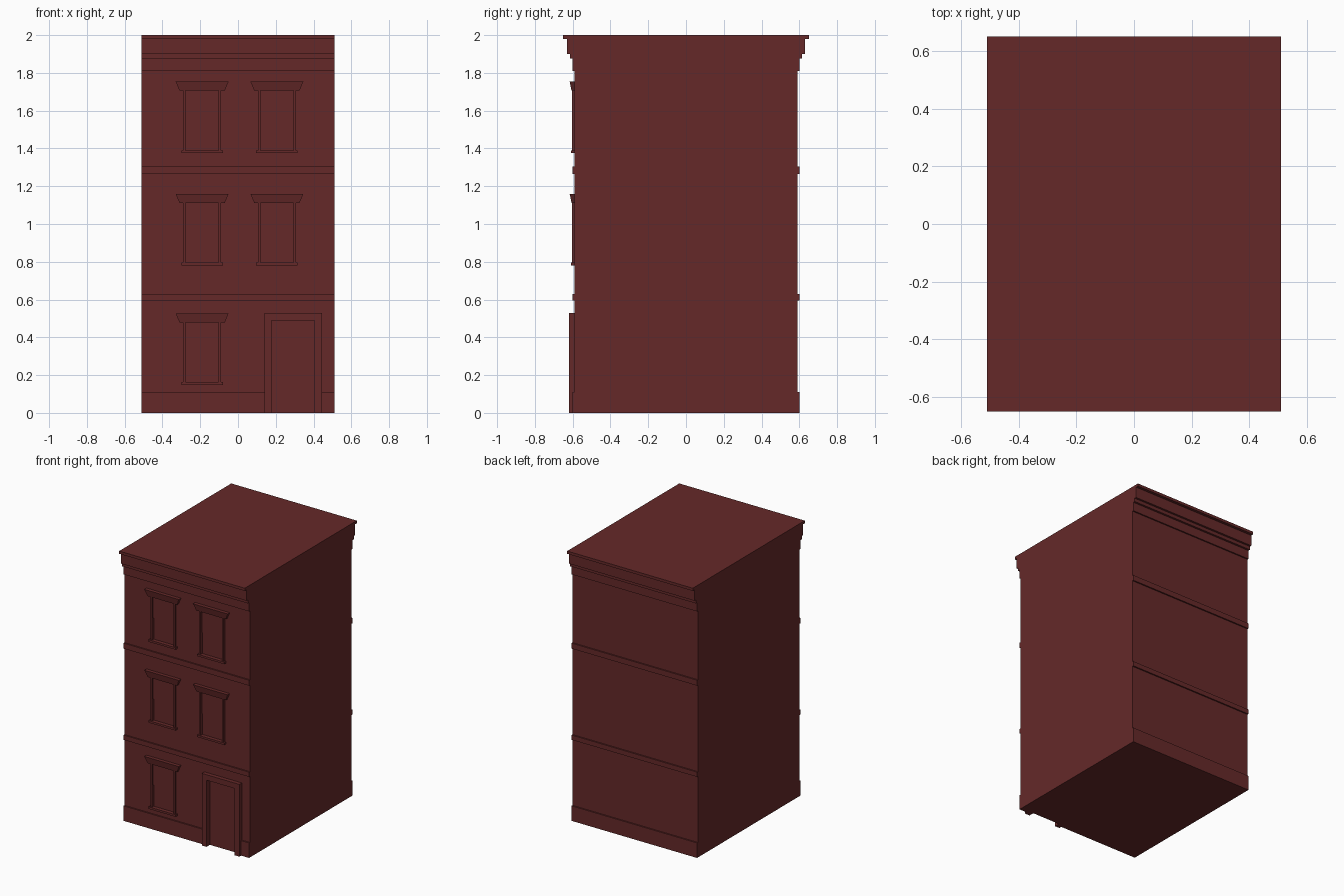
import bpy, bmesh

if "Cube" in bpy.data.objects:
    bpy.data.objects.remove(bpy.data.objects["Cube"])

mat = bpy.data.materials.new("brownstone")
mat.diffuse_color = (0.13, 0.022, 0.022, 1)
mat.use_nodes = True
mat.node_tree.nodes["Principled BSDF"].inputs["Base Color"].default_value = mat.diffuse_color


def finish(name, bm):
    bmesh.ops.recalc_face_normals(bm, faces=bm.faces)
    me = bpy.data.meshes.new(name)
    bm.to_mesh(me)
    bm.free()
    me.materials.append(mat)
    ob = bpy.data.objects.new(name, me)
    bpy.context.collection.objects.link(ob)
    return ob


def add_box(bm, x0, x1, y0, y1, z0, z1, flare=0.0, lean=0.0):
    """Box; flare widens the top in x, lean pushes the top front edge out."""
    for v in bmesh.ops.create_cube(bm, size=1)["verts"]:
        sx, sy, sz = (c > 0 for c in v.co)
        v.co = (x1 if sx else x0, y1 if sy else y0, z1 if sz else z0)
        if sz:
            v.co.x += flare if sx else -flare
            if not sy:
                v.co.y -= lean


def boxes(name, *specs):
    bm = bmesh.new()
    for s in specs:
        add_box(bm, *s)
    return finish(name, bm)


HW, WALL, BACK = 0.51, 0.59, -0.55
windows = [(-0.19, 1.39), (0.206, 1.39), (-0.19, 0.796), (0.206, 0.796), (-0.19, 0.163)]
WIN_H = 0.316
DOOR = (0.178, 0.405, 0.49)

# Building body: stepped front/back profile extruded across the width
half = [(0.60, 0), (0.60, 0.11), (WALL, 0.11), (WALL, 0.595), (0.60, 0.595), (0.60, 0.63),
        (WALL, 0.63), (WALL, 1.265), (0.60, 1.265), (0.60, 1.305), (WALL, 1.305),
        (WALL, 1.81), (0.60, 1.81), (0.60, 1.875), (0.615, 1.875), (0.615, 1.90),
        (0.63, 1.90), (0.63, 1.98), (0.65, 1.98), (0.65, 2.0)]
profile = half + [(-y, z) for y, z in reversed(half)]
bm = bmesh.new()
face = bm.faces.new([bm.verts.new((-HW, y, z)) for y, z in profile])
ext = bmesh.ops.extrude_face_region(bm, geom=[face], use_keep_orig=True)
bmesh.ops.translate(bm, vec=(2 * HW, 0, 0),
                    verts=[g for g in ext["geom"] if isinstance(g, bmesh.types.BMVert)])
body = finish("building_body", bm)

# Openings for windows and door
cutter = boxes("opening_cutter",
               (DOOR[0], DOOR[1], -0.8, -0.58, -0.1, DOOR[2]),
               *[(x - 0.087, x + 0.087, -0.8, -0.57, z, z + WIN_H) for x, z in windows])
cutter.hide_render = True
mod = body.modifiers.new("openings", "BOOLEAN")
mod.operation, mod.solver, mod.object = "DIFFERENCE", "EXACT", cutter
bpy.context.view_layer.objects.active = body
bpy.ops.object.modifier_apply(modifier=mod.name)
bpy.data.objects.remove(cutter)

# Windows: jambs, sashes, sill and flared lintel
for i, (x, z) in enumerate(windows, 1):
    top, mid = z + WIN_H, z + WIN_H / 2
    boxes(f"window_jambs_{i}",
          (x - 0.10, x - 0.087, -0.604, BACK, z, top),
          (x + 0.087, x + 0.10, -0.604, BACK, z, top))
    boxes(f"window_upper_sash_{i}", (x - 0.087, x + 0.087, -0.589, BACK, mid, top))
    boxes(f"window_lower_sash_{i}", (x - 0.087, x + 0.087, -0.582, BACK, z, mid))
    boxes(f"window_sill_{i}", (x - 0.11, x + 0.11, -0.61, BACK, z - 0.015, z))
    boxes(f"window_lintel_{i}",
          (x - 0.12, x + 0.12, -0.606, BACK, top, top + 0.048, 0.02, 0.01))

# Door surround: two jambs and a head
boxes("door_surround",
      (0.14, DOOR[0], -0.62, BACK, 0, DOOR[2]),
      (DOOR[1], 0.445, -0.62, BACK, 0, DOOR[2]),
      (0.14, 0.445, -0.62, BACK, DOOR[2], 0.53))
